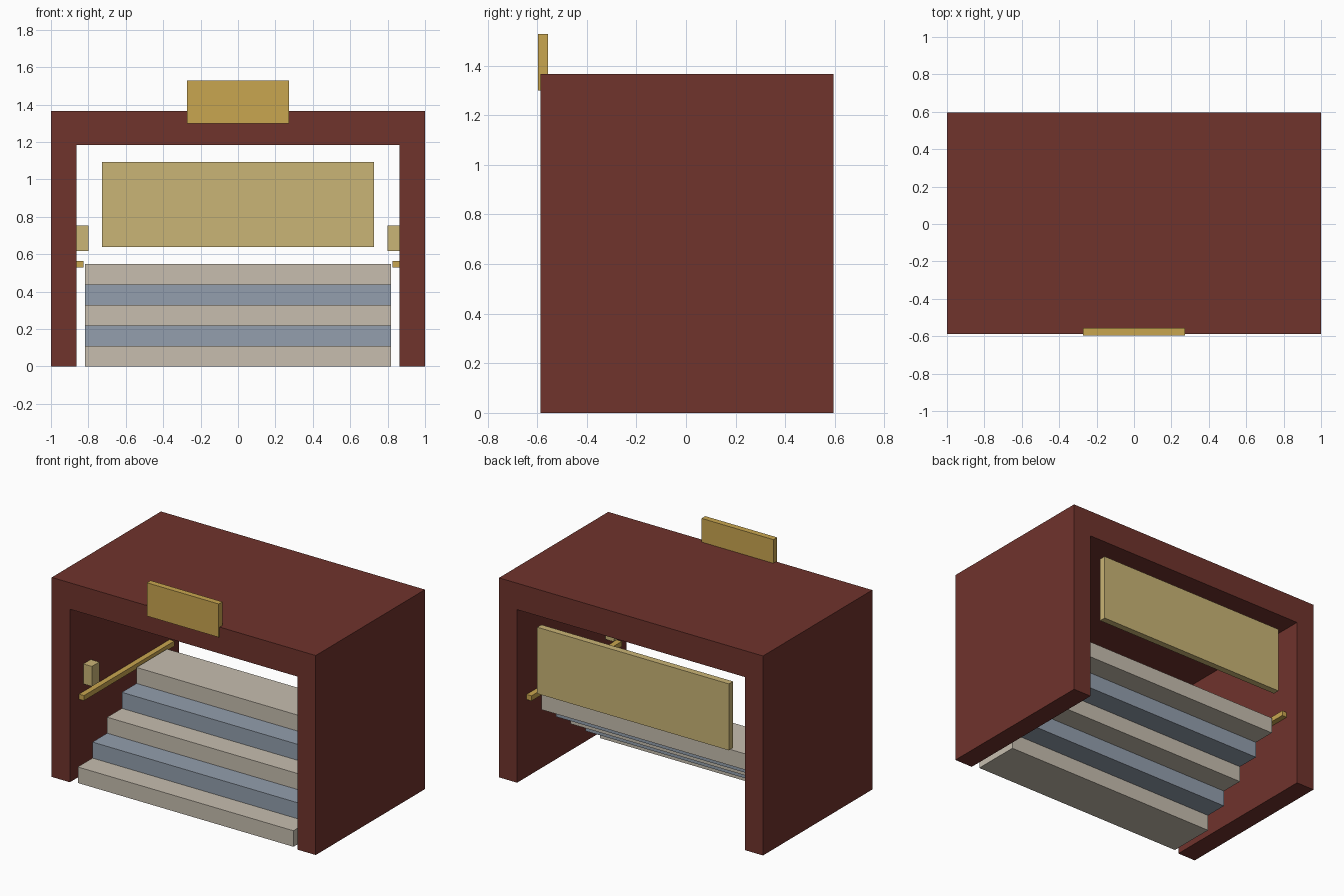
import bpy

if "Cube" in bpy.data.objects:
    bpy.data.objects.remove(bpy.data.objects["Cube"])


def material(name, hex_code):
    # sRGB hex to linear diffuse colour
    rgb = [int(hex_code[i:i + 2], 16) / 255 for i in (0, 2, 4)]
    lin = [c / 12.92 if c <= 0.04045 else ((c + 0.055) / 1.055) ** 2.4 for c in rgb]
    mat = bpy.data.materials.new(name)
    mat.diffuse_color = (*lin, 1)
    mat.use_nodes = True
    mat.node_tree.nodes["Principled BSDF"].inputs["Base Color"].default_value = mat.diffuse_color
    return mat


RED = material("dark red", "70332C")
GOLD = material("gold", "C9A650")
CREAM = material("warm cream", "CAB576")
STONE = material("pale stone", "C7BEAF")
BLUE = material("slate blue", "939FAD")


def box(name, x, y, z, mat):
    """Box from (min, max) ranges on each axis."""
    bpy.ops.mesh.primitive_cube_add(size=1)
    ob = bpy.context.object
    ob.name = name
    ob.location = [(a + b) / 2 for a, b in (x, y, z)]
    ob.scale = [b - a for a, b in (x, y, z)]
    bpy.ops.object.transform_apply(location=True, rotation=False, scale=True)
    ob.data.materials.append(mat)
    return ob


# Entrance frame: one extruded arch profile
F, B = -0.587, 0.595
profile = [(-1, 0), (-0.863, 0), (-0.863, 1.185), (0.863, 1.185),
           (0.863, 0), (1, 0), (1, 1.366), (-1, 1.366)]
n = len(profile)
verts = [(x, y, z) for y in (F, B) for x, z in profile]
faces = [tuple(range(n)), tuple(range(2 * n - 1, n - 1, -1))]
faces += [((i + 1) % n, i, n + i, n + (i + 1) % n) for i in range(n)]
mesh = bpy.data.meshes.new("entrance_frame")
mesh.from_pydata(verts, [], faces)
mesh.materials.append(RED)
bpy.context.collection.objects.link(bpy.data.objects.new("entrance_frame", mesh))

# Five overlapping stair slabs in alternating colours
for i in range(5):
    y = -0.567 + 0.159 * i
    box(f"step_{i + 1}", (-0.817, 0.817), (y, y + 0.33),
        (0.1096 * i, 0.1096 * (i + 1)), BLUE if i % 2 else STONE)

# Handrails and wall lamps on both inner walls
for side, s in (("left", -1), ("right", 1)):
    box(f"handrail_{side}", sorted((s * 0.826, s * 0.863)), (-0.487, 0.492), (0.53, 0.565), GOLD)
    box(f"wall_lamp_{side}", sorted((s * 0.799, s * 0.863)), (-0.44, -0.36), (0.617, 0.754), CREAM)

# Back light panel and sign plate above the entrance
box("back_panel", (-0.726, 0.726), (0.528, 0.573), (0.638, 1.093), CREAM)
box("sign_plate", (-0.272, 0.272), (-0.597, -0.557), (1.30, 1.528), GOLD)
